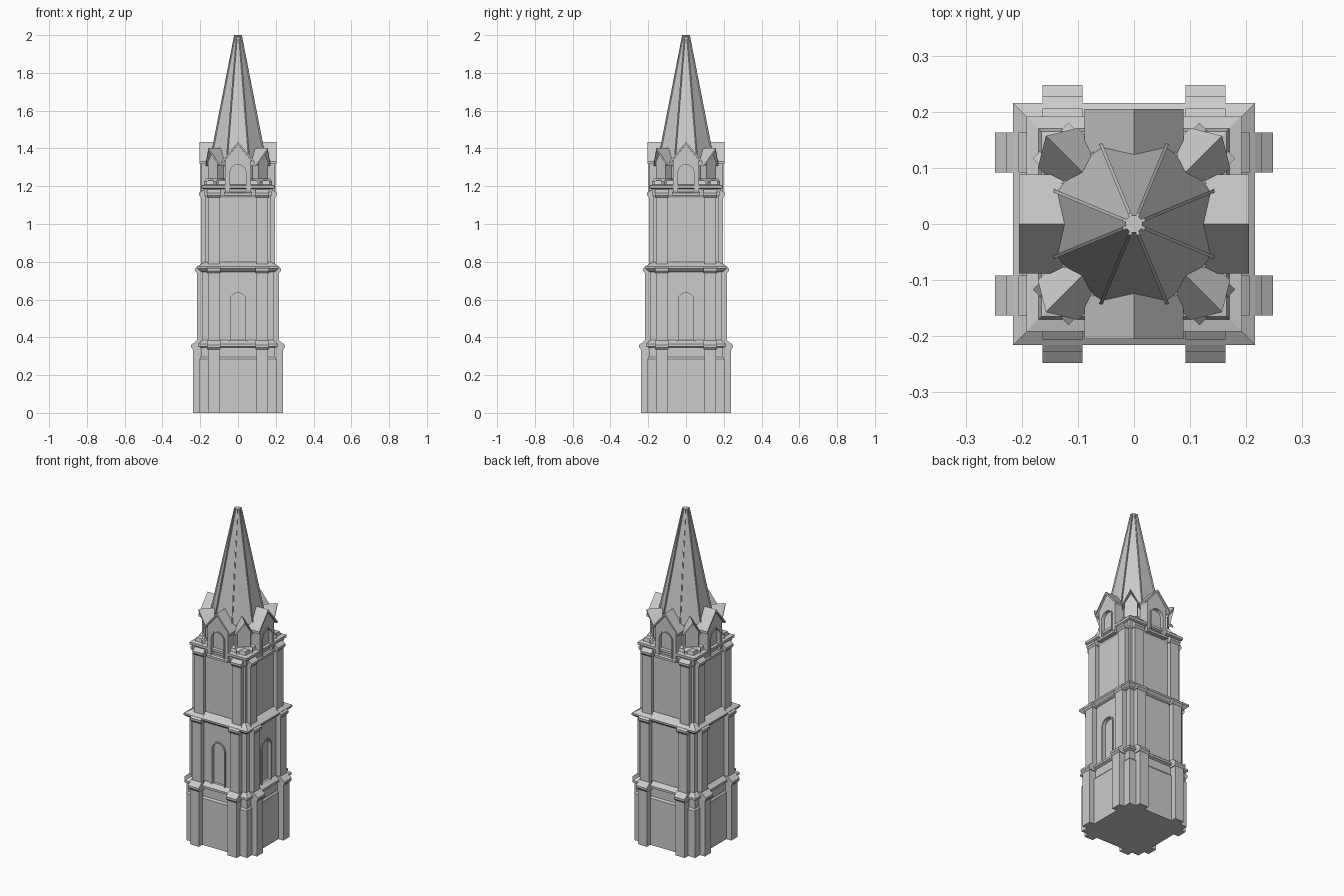
import bpy, bmesh
from math import sin, cos, pi, radians
from mathutils import Matrix, Vector

if "Cube" in bpy.data.objects:
    bpy.data.objects.remove(bpy.data.objects["Cube"])

stone = bpy.data.materials.new("pale_grey_stone")
stone.use_nodes = True
GREY = (0.6, 0.6, 0.6, 1)
stone.diffuse_color = GREY
stone.node_tree.nodes["Principled BSDF"].inputs["Base Color"].default_value = GREY


def finish(bm, name, turn=0):
    bmesh.ops.recalc_face_normals(bm, faces=bm.faces)
    bm.transform(Matrix.Rotation(radians(turn), 4, "Z"))
    mesh = bpy.data.meshes.new(name)
    bm.to_mesh(mesh)
    bm.free()
    mesh.materials.append(stone)
    ob = bpy.data.objects.new(name, mesh)
    bpy.context.collection.objects.link(ob)
    return ob


def extrude(name, loop, vec, turn=0):
    """Solid made by sweeping a flat outline along vec."""
    bm = bmesh.new()
    face = bm.faces.new([bm.verts.new(p) for p in loop])
    moved = bmesh.ops.extrude_face_region(bm, geom=[face])["geom"]
    verts = [v for v in moved if isinstance(v, bmesh.types.BMVert)]
    bmesh.ops.translate(bm, verts=verts, vec=vec)
    return finish(bm, name, turn)


def front_panel(name, pts, inner, outer, turn):
    """Outline in (sideways, height), thick from inner to outer distance."""
    return extrude(name, [(x, -outer, z) for x, z in pts], (0, outer - inner, 0), turn)


def side_panel(name, pts, left, right, turn):
    """Outline in (outward, height), thick from left to right."""
    return extrude(name, [(left, -r, z) for r, z in pts], (right - left, 0, 0), turn)


def loft(name, sides, profile):
    """Stacked regular polygons from (apothem, height) pairs."""
    bm = bmesh.new()
    rings = []
    for r, z in profile:
        r /= cos(pi / sides)
        angles = [(i + 0.5) * 2 * pi / sides for i in range(sides)]
        rings.append([bm.verts.new((r * cos(a), r * sin(a), z)) for a in angles])
    for low, high in zip(rings, rings[1:]):
        for i in range(sides):
            j = (i + 1) % sides
            bm.faces.new((low[i], low[j], high[j], high[i]))
    bm.faces.new(rings[0])
    bm.faces.new(rings[-1])
    return finish(bm, name)


def arch(half, low, spring, steps=12):
    curve = [(half * cos(i * pi / steps), spring + half * sin(i * pi / steps))
             for i in range(steps + 1)]
    return [(half, low)] + curve + [(-half, low)]


def cut(target, cutter):
    mod = target.modifiers.new("opening", "BOOLEAN")
    mod.object = cutter
    mod.operation = "DIFFERENCE"
    mod.solver = "EXACT"
    cutter.hide_render = True
    cutter.hide_viewport = True
    cutter.display_type = "WIRE"


def arch_frame(name, half, low, spring, width, inner, outer, turn):
    """Arched moulding: wide arch joined to the reversed narrow arch."""
    pts = arch(half, low, spring) + arch(half - width, low, spring)[::-1]
    return front_panel(name, pts, inner, outer, turn)


# Tower stages with string courses
loft("base_stage", 4, [(.205, 0), (.205, .285), (.197, .295), (.197, .345),
                       (.212, .352), (.212, .365), (.187, .385)])
middle = loft("middle_stage", 4, [(.187, .37), (.187, .745), (.203, .752), (.216, .765),
                                  (.216, .775), (.175, .8)])
loft("upper_stage", 4, [(.172, .78), (.172, 1.14), (.18, 1.155), (.18, 1.17)])
loft("upper_cornice", 4, [(.18, 1.165), (.183, 1.185), (.192, 1.19), (.192, 1.205),
                          (.17, 1.21), (.165, 1.23), (.14, 1.235)])

# Tall arched windows on two sides
for turn in (0, 90):
    cut(middle, front_panel("tall_window_cutter", arch(.042, .375, .595), .172, .21, turn))
    arch_frame("tall_window_frame", .049, .375, .595, .008, .17, .193, turn)

# Stepped buttresses, a pair on every side, with wider sloping caps
tiers = [(.238, 0, .36), (.217, .36, .765), (.196, .765, 1.165)]
for turn in (0, 90, 180, 270):
    for side in (-1, 1):
        for i, (reach, low, high) in enumerate(tiers):
            inner = reach - .022 if i < 2 else .17
            side_panel("buttress_tier", [(.14, low), (reach, low), (reach, high), (.14, high)],
                       side * .097, side * .158, turn)
            side_panel("buttress_cap",
                       [(.14, high - .025), (reach, high - .025), (reach + .01, high - .013),
                        (reach + .01, high), (inner, high + .025), (.14, high + .025)],
                       side * .092, side * .163, turn)

# Octagonal drum and spire with ribs
loft("belfry_drum", 8, [(.143, 1.2), (.143, 1.35)])
loft("spire", 8, [(.142, 1.34), (.015, 2)])
for i in range(8):
    start, end = Vector((0, -.156, 1.34)), Vector((0, -.017, 2))
    out = Vector((0, -.004, 0))
    extrude("spire_rib", [start - Vector((.003, 0, 0)) - out, end - Vector((.003, 0, 0)) - out,
                          end - Vector((.003, 0, 0)) + out, start - Vector((.003, 0, 0)) + out],
            (.006, 0, 0), 22.5 + 45 * i)


def gable_roof(name, half, eave, ridge, thick, front_eave, front_ridge, back, turn):
    """Thin folded roof whose ridge may reach further out than its eaves."""
    section = [(-half, eave, front_eave), (0, ridge, front_ridge), (half, eave, front_eave)]
    bm = bmesh.new()
    grid = [[[bm.verts.new((x, -d, z - drop)) for x, z, d in
              [(x, z, f if far else back) for x, z, f in section]]
             for drop in (0, thick)] for far in (0, 1)]
    (bt, bb), (ft, fb) = grid
    for i in (0, 1):
        j = i + 1
        for quad in ((bt[i], bt[j], ft[j], ft[i]), (bb[i], bb[j], fb[j], fb[i]),
                     (ft[i], ft[j], fb[j], fb[i]), (bt[i], bt[j], bb[j], bb[i])):
            bm.faces.new(quad)
    for k in (0, 2):
        bm.faces.new((bt[k], ft[k], fb[k], bb[k]))
    return finish(bm, name, turn)


for turn in (0, 90, 180, 270):
    # Large gabled dormers with arched openings
    gable = [(-.068, 1.15), (.068, 1.15), (.068, 1.34), (0, 1.42), (-.068, 1.34)]
    wall = front_panel("dormer_wall", gable, .06, .195, turn)
    cut(wall, front_panel("dormer_window_cutter", arch(.042, 1.17, 1.272), .178, .22, turn))
    arch_frame("dormer_window_frame", .049, 1.165, 1.272, .007, .18, .199, turn)
    side_panel("dormer_sill", [(.17, 1.15), (.202, 1.15), (.202, 1.163), (.195, 1.17), (.17, 1.17)],
               -.071, .071, turn)
    gable_roof("dormer_roof", .088, 1.332, 1.435, .014, .205, .205, .06, turn)
    # Small diagonal gabled pinnacles at the corners
    small = [(-.036, 1.2), (.036, 1.2), (.036, 1.33), (0, 1.39), (-.036, 1.33)]
    front_panel("corner_pinnacle", small, .08, .188, turn + 45)
    side_panel("pinnacle_plinth", [(.1, 1.2), (.21, 1.2), (.21, 1.225), (.195, 1.24), (.1, 1.24)],
               -.045, .045, turn + 45)
    gable_roof("pinnacle_roof", .05, 1.32, 1.402, .012, .192, .222, .09, turn + 45)
